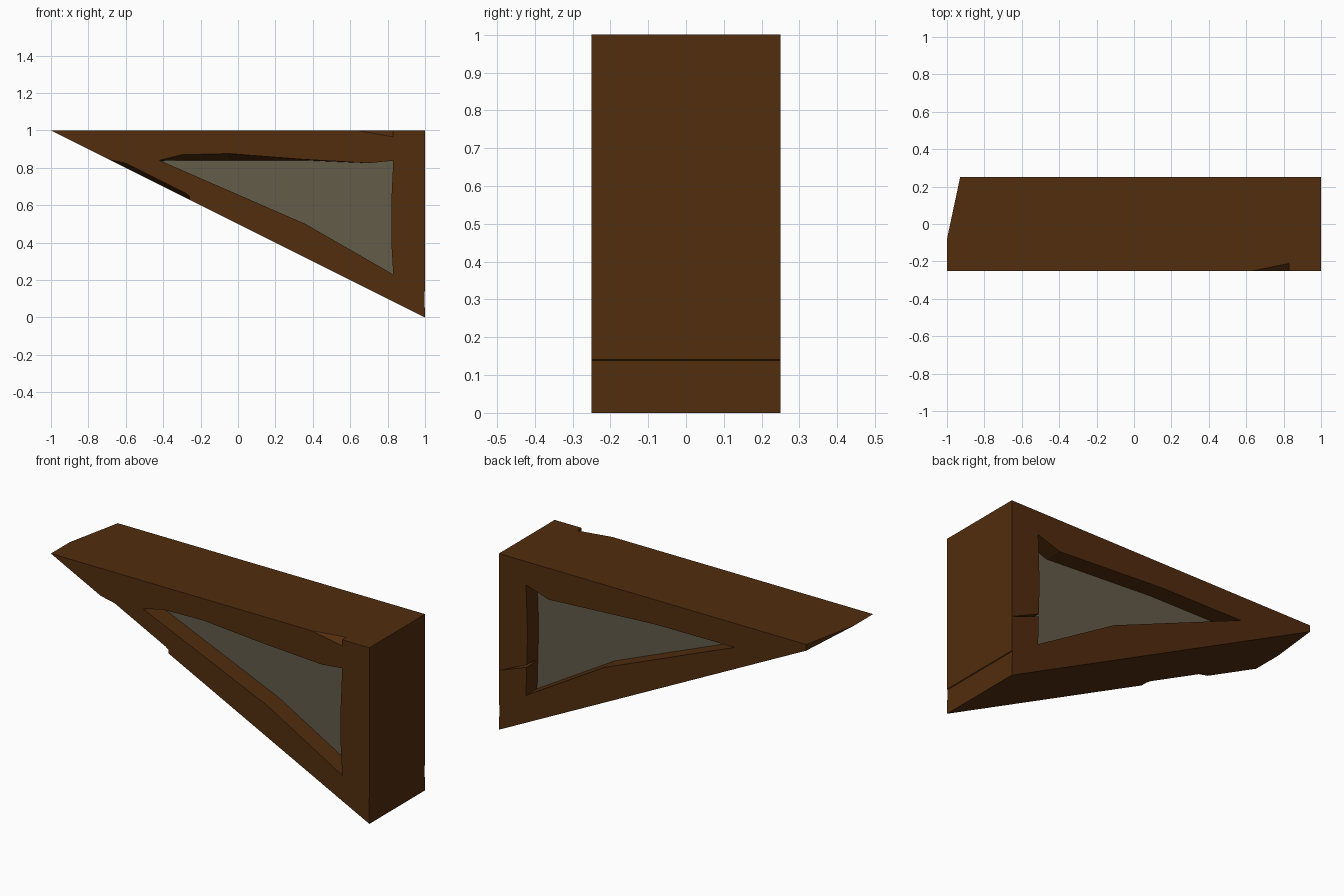
import bpy, bmesh

if "Cube" in bpy.data.objects:
    bpy.data.objects.remove(bpy.data.objects["Cube"])


def material(name, rgb):
    m = bpy.data.materials.new(name)
    m.diffuse_color = (*rgb, 1)
    m.use_nodes = True
    m.node_tree.nodes["Principled BSDF"].inputs["Base Color"].default_value = m.diffuse_color
    return m


def loft(name, rings, mat=None):
    """Closed solid through rings of (x, y, z) points, capped at both ends."""
    bm = bmesh.new()
    loops = [[bm.verts.new(p) for p in ring] for ring in rings]
    n = len(loops[0])
    for a, b in zip(loops, loops[1:]):
        for i in range(n):
            j = (i + 1) % n
            bm.faces.new((a[i], a[j], b[j], b[i]))
    bm.faces.new(loops[0])
    bm.faces.new(loops[-1])
    bmesh.ops.recalc_face_normals(bm, faces=bm.faces)
    me = bpy.data.meshes.new(name)
    bm.to_mesh(me)
    bm.free()
    ob = bpy.data.objects.new(name, me)
    bpy.context.collection.objects.link(ob)
    if mat:
        me.materials.append(mat)
    return ob


def at(y, profile):
    return [(x, y, z) for x, z in profile]


def carve(target, cutter):
    mod = target.modifiers.new(cutter.name, 'BOOLEAN')
    mod.operation = 'DIFFERENCE'
    mod.solver = 'EXACT'
    mod.object = cutter
    cutter.hide_render = True
    cutter.hide_viewport = True


wood = material("dark brown wood", (0.084, 0.026, 0.0044))
glass = material("dusty grey glass", (0.127, 0.106, 0.068))

# Wedge-shaped frame, with a slight crease low on the right side
outer = [(-1, 1), (1, 1), (1, 0.141), (0.996, 0.138), (1, 0)]
frame = loft("window_frame", [at(-0.25, outer), at(0.25, outer)], wood)

# Front opening: its top edge slopes down to the pane
front = [(-0.42, 0.84), (-0.30, 0.87), (-0.05, 0.876), (0.35, 0.845),
         (0.70, 0.825), (0.83, 0.838), (0.82, 0.62), (0.82, 0.40),
         (0.83, 0.23), (0.36, 0.50)]
inner = [(x, min(z, 0.84)) for x, z in front]
inner[0] = (-0.42, 0.837)
carve(frame, loft("front_opening_cutter", [
    at(-0.30, front), at(-0.25, front), at(-0.14, inner), at(0.01, inner)]))

# Back opening
back = [(-0.48, 0.863), (0.02, 0.86), (0.69, 0.822), (0.83, 0.868),
        (0.82, 0.60), (0.83, 0.24), (0.34, 0.53)]
carve(frame, loft("back_opening_cutter", [at(-0.01, back), at(0.30, back)]))

# Sliced corner at the back of the pointed end
slice_plan = [(-1.1, -0.551), (-0.919, 0.30), (-1.3, 0.30)]
carve(frame, loft("corner_slice_cutter", [
    [(x, y, z) for x, y in slice_plan] for z in (0.8, 1.1)]))

# Chip in the front top edge
carve(frame, loft("top_chip_cutter", [
    [(0.63, -0.251, 1.001), (0.63, -0.25, 1.001), (0.63, -0.251, 1.0)],
    [(0.83, -0.30, 1.05), (0.83, -0.205, 1.005), (0.83, -0.255, 0.961)]]))

# Long chip along the front lower edge
chip = []
for x, s in ((-0.69, 0.004), (-0.60, 0.03), (-0.28, 0.03), (-0.26, 0.024)):
    z = 0.5 - 0.5 * x
    chip.append([(x, -0.25 - 0.02, z + s + 0.005), (x, -0.25 + 2 * s, z - 0.005),
                 (x, -0.27, z - 0.1)])
carve(frame, loft("lower_chip_cutter", chip))

# Thin split across the right bar at the back
split = [(0.78, 0.435), (0.78, 0.418), (1.0, 0.336)]
carve(frame, loft("split_cutter", [at(0.17, split), at(0.30, split)]))

# Bake the cuts, then drop the cutters
dg = bpy.context.evaluated_depsgraph_get()
baked = bpy.data.meshes.new_from_object(frame.evaluated_get(dg))
frame.modifiers.clear()
frame.data = baked
for ob in list(bpy.data.objects):
    if ob.name.endswith("_cutter"):
        bpy.data.objects.remove(ob)

# Thick pane held inside the opening, edges buried in the frame
pane = [(-0.52, 0.885), (0.85, 0.885), (0.85, 0.20), (0.34, 0.47)]
loft("glass_pane", [at(-0.14, pane), at(0.15, pane)], glass)
